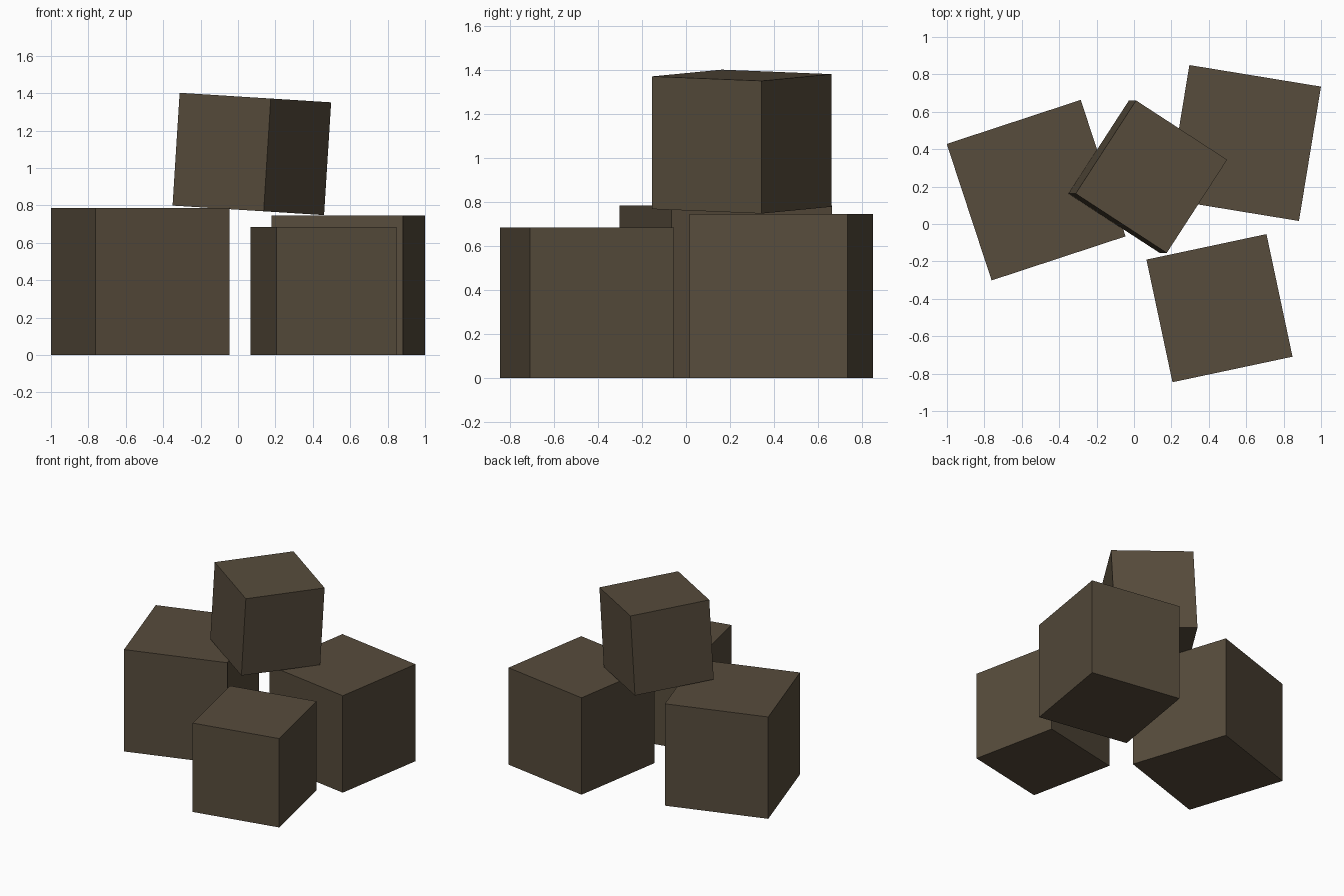
import bpy, math
from mathutils import Matrix, Vector

if "Cube" in bpy.data.objects:
    bpy.data.objects.remove(bpy.data.objects["Cube"])

brown = bpy.data.materials.new("dark brown")
brown.diffuse_color = (0.095, 0.072, 0.045, 1)
brown.use_nodes = True
brown.node_tree.nodes["Principled BSDF"].inputs["Base Color"].default_value = brown.diffuse_color


def block(name, centre, size, turn, tilt=0):
    """Box turned about z, then tilted about y."""
    bpy.ops.mesh.primitive_cube_add(size=1)
    ob = bpy.context.object
    ob.name = name
    rot = Matrix.Rotation(math.radians(tilt), 4, 'Y') @ Matrix.Rotation(math.radians(turn), 4, 'Z')
    scale = Matrix.Diagonal(Vector((*size, 1)))
    ob.data.transform(Matrix.Translation(centre) @ rot @ scale)
    ob.data.materials.append(brown)


# three blocks standing on the ground
block("left_block", (-0.523, 0.181, 0.3925), (0.754, 0.768, 0.785), 18.2)
block("back_right_block", (0.589, 0.433, 0.3735), (0.713, 0.728, 0.747), -9.3)
block("front_right_block", (0.457, -0.45, 0.3425), (0.656, 0.67, 0.685), 12)

# tilted block resting on top
block("top_block", (0.074, 0.253, 1.075), (0.582, 0.594, 0.604), -33, 3.6)
